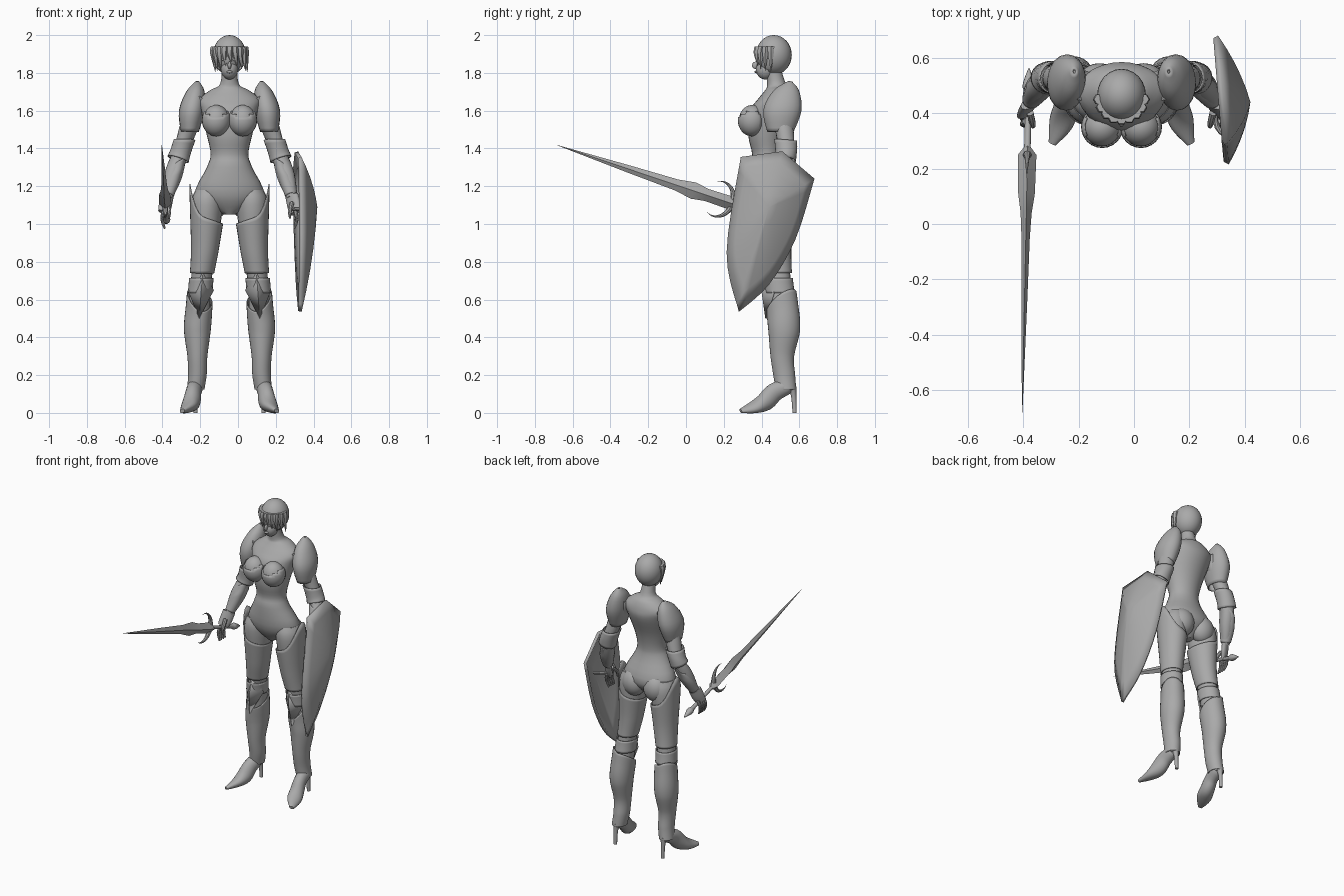
import bpy, bmesh, math
from mathutils import Vector, Matrix

cube = bpy.data.objects.get("Cube")
if cube:
    bpy.data.objects.remove(cube)

UP = Vector((0, 0, 1))
BODY_AXIS = -.045

grey = bpy.data.materials.new("plain_grey")
grey.use_nodes = True
colour = (.4, .4, .4, 1)
grey.diffuse_color = colour
grey.node_tree.nodes["Principled BSDF"].inputs["Base Color"].default_value = colour


def finish(name, bm, mirror=False, axis=BODY_AXIS, sharp=40, shell=0):
    """Turn a bmesh into a shaded object, optionally mirrored or thickened."""
    bmesh.ops.recalc_face_normals(bm, faces=bm.faces)
    mesh = bpy.data.meshes.new(name)
    bm.to_mesh(mesh)
    bm.free()
    mesh.materials.append(grey)
    mesh.shade_smooth()
    mesh.set_sharp_from_angle(angle=math.radians(sharp))
    part = bpy.data.objects.new(name, mesh)
    part.location.x = axis
    bpy.context.collection.objects.link(part)
    if shell:
        part.modifiers.new("thickness", 'SOLIDIFY').thickness = shell
    if mirror:
        part.modifiers.new("mirror", 'MIRROR').use_mirror_merge = False


def spline(rows, steps):
    """Smooth path through rows of numbers."""
    points = [Vector(row) for row in rows]
    path = []
    for i, (b, c) in enumerate(zip(points, points[1:])):
        a = points[max(i - 1, 0)]
        d = points[min(i + 2, len(points) - 1)]
        for k in range(steps):
            t = k / steps
            line = b.lerp(c, t)
            ease_in = (c - a) / 2 - (c - b)
            ease_out = (d - b) / 2 - (c - b)
            path.append(line + ease_in * (t * (1 - t) ** 2) - ease_out * (t * t * (1 - t)))
            # cubic part of the smooth step keeps the line centred
    return path + [points[-1]]


def loft(name, rows, sides=20, steps=4, depth=1, follow=False, caps=True, shape=None, **options):
    """Skin elliptical rings given as x, y, z, half width and half depth."""
    rows = spline(rows, steps)
    bm = bmesh.new()
    rings = []
    for i, row in enumerate(rows):
        centre = Vector(row[:3])
        ahead, behind = rows[min(i + 1, len(rows) - 1)], rows[max(i - 1, 0)]
        turn = UP.rotation_difference(Vector(ahead[:3]) - Vector(behind[:3]))
        width = max(row[3], .001)
        thick = row[4] if len(row) > 4 else width * depth
        ring = []
        for k in range(sides):
            angle = math.tau * k / sides
            across, along = math.cos(angle), math.sin(angle)
            offset = Vector((width * across, thick * along, 0))
            if follow:
                offset.rotate(turn)
            if shape:
                offset.z += shape(i / (len(rows) - 1), across, along)
            ring.append(bm.verts.new(centre + offset))
        rings.append(ring)
    for low, high in zip(rings, rings[1:]):
        for k in range(sides):
            bm.faces.new((low[k - 1], low[k], high[k], high[k - 1]))
    if caps:
        bm.faces.new(rings[0])
        bm.faces.new(rings[-1])
    finish(name, bm, **options)


def band(name, limb, top, bottom, grow, **options):
    """Armour sleeve that follows a limb between two heights."""
    rows = [r + Vector((0, 0, 0, grow)) for r in spline(limb, 12) if bottom <= r.z <= top]
    loft(name, rows, steps=1, sides=28, caps=False, mirror=True, shell=-.005, **options)


def ball(name, centre, radii, cut=None, **options):
    bm = bmesh.new()
    matrix = Matrix.Translation(centre) @ Matrix.Diagonal((*radii, 1))
    bmesh.ops.create_uvsphere(bm, u_segments=24, v_segments=16, radius=1, matrix=matrix)
    if cut:
        gone = [f for f in bm.faces if cut(f.calc_center_median())]
        bmesh.ops.delete(bm, geom=gone, context='FACES')
    finish(name, bm, **options)


# Torso and neck: y, z, half width, half depth
torso = [(.45, 1.05, .03, .04), (.46, 1.15, .18, .11), (.43, 1.3, .12, .09), (.43, 1.37, .1, .08),
         (.43, 1.47, .12, .1), (.46, 1.6, .15, .12), (.48, 1.66, .16, .1), (.49, 1.71, .1, .07),
         (.48, 1.74, .05, .05), (.46, 1.83, .04, .04)]
loft("torso", [(0, *row) for row in torso], sides=28)
ball("breast", (.07, .35, 1.55), (.07, .07, .08), mirror=True)
ball("breast_cup", (.07, .35, 1.55), (.073, .073, .083), mirror=True, shell=-.003,
     cut=lambda c: c.z > 1.56 + abs(c.x - .07) / 2 or c.y > .4)
ball("buttock", (.08, .51, 1.12), (.08, .07, .09), mirror=True)

# Head and face
ball("skull", (0, .45, 1.89), (.07, .08, .1))
ball("jaw", (0, .42, 1.82), (.045, .05, .055))
ball("nose", (0, .37, 1.84), (.01, .02, .02))
ball("lips", (0, .372, 1.805), (.017, .01, .007))
ball("eye", (.028, .38, 1.87), (.014, .007, .007), mirror=True)

# Short hair with a swept fringe
ball("hair", (0, .465, 1.895), (.088, .095, .105), cut=lambda c: c.y < .44 and c.z < 1.9 - c.x / 5)
for i in range(9):
    angle = math.pi * (i + .5) / 9
    side, front = math.cos(angle), -math.sin(angle)
    root = Vector((side * .08, .465 + front * .085, 1.94))
    middle = root + Vector((side, front, -6)) * .006
    end = middle + Vector((.01, 0, -.05 - .05 * abs(side)))
    loft("hair_lock", [(*root, .02), (*middle, .018), (*end, .001)], sides=6)

# Arms: x, y, z, half width
arm = [(.14, .5, 1.67, .05), (.19, .51, 1.58, .05), (.26, .53, 1.38, .04), (.3, .49, 1.25, .043),
       (.33, .44, 1.14, .025)]
loft("arm", arm, follow=True, mirror=True, depth=1.1)
band("elbow_cuff", arm, 1.46, 1.34, .013, follow=True,
     shape=lambda t, across, along: .02 * across * (1 - t))
band("gauntlet", arm, 1.33, 1.15, .005, follow=True,
     shape=lambda t, across, along: -.04 * (1 - t) * along)
loft("shoulder_plate", [(.17, .55, 1.75, .003), (.18, .53, 1.7, .04), (.2, .51, 1.6, .06), (.21, .5, 1.49, .04)],
     depth=1.55, mirror=True, caps=False, shell=-.008)

# Hands
loft("palm", [(.33, .44, 1.15, .02), (.34, .42, 1.1, .02), (.35, .4, 1.06, .017)],
     depth=2, follow=True, mirror=True)
for i in range(4):
    knuckle = Vector((.347, .37 + i * .02, 1.07))
    joint = knuckle + Vector((.01, -.01, -.045))
    end = joint + Vector((-.015, -.007, -.05))
    loft("finger", [(*knuckle, .011), (*joint, .01), (*end, .005)], sides=8, follow=True, mirror=True)
loft("thumb", [(.33, .4, 1.11, .013), (.32, .36, 1.07, .011), (.32, .35, 1.03, .005)],
     sides=8, follow=True, mirror=True)

# Legs: x, y, z, half width
leg = [(.11, .46, 1.18, .07), (.12, .46, 1.1, .085), (.13, .47, .87, .065), (.15, .49, .7, .054),
       (.16, .51, .55, .058), (.17, .52, .44, .06), (.17, .51, .3, .042), (.17, .52, .2, .038),
       (.18, .53, .12, .035)]
loft("leg", leg, depth=1.2, mirror=True)
band("thigh_armour", leg, 1.05, .73, .004, depth=1.2,
     shape=lambda t, across, along: (1 - t) ** 4 * (.15 * max(0, across) ** 3 + .03 * across))
band("knee_band", leg, .72, .63, .006, depth=1.2)
band("boot", leg, .59, .12, .006, depth=1.2,
     shape=lambda t, across, along: max(0, 1 - t * 3) * (.05 * max(0, across) + .05 * along))

# Knee plate: a four-sided point with a raised ridge
bm = bmesh.new()
top, inner, low, outer, ridge = [bm.verts.new(p) for p in (
    (.14, .43, .77), (.09, .47, .65), (.16, .43, .5), (.21, .47, .64), (.15, .41, .64))]
for a, b in ((top, inner), (inner, low), (low, outer), (outer, top)):
    bm.faces.new((a, b, ridge))
finish("knee_plate", bm, mirror=True, sharp=20, shell=.01)

# High-heeled feet
loft("foot", [(.18, .57, .14, .02, .02), (.18, .54, .14, .04, .04), (.19, .47, .11, .04, .05),
              (.2, .42, .06, .045, .05), (.22, .36, .03, .045, .03), (.25, .29, .01, .015, .01)],
     follow=True, mirror=True)
loft("boot_heel", [(.18, .56, .14, .024), (.18, .57, .09, .014), (.18, .575, 0, .011)], sides=12, mirror=True)


# Sword pointing forward from the right hand
def on_sword(y, *size):
    return (-.39 + y / 50, y, 1.19 - y / 3, *size)


blade = [(-.68, .001, .001), (-.3, .01, .02), (-.05, .015, .03), (.04, .02, .045), (.11, .03, .033),
         (.25, .033, .036), (.28, .01, .01)]
loft("sword_blade", [on_sword(*row) for row in blade], sides=4, steps=1, follow=True, axis=0, sharp=15)
hilt = [(.24, .012), (.45, .012), (.5, .022), (.56, .003)]
loft("sword_hilt", [on_sword(*row) for row in hilt], sides=10, follow=True, axis=0)
for side in (1, -1):
    horn = []
    for k in range(7):
        t = k / 6
        out = side * .09 * math.sin(t * 2)
        x, y, z, size = on_sword(.17 + .075 * math.cos(t * 2), .018 * (1 - t))
        horn.append((x, y + out / 3, z + out, size))
    loft("sword_guard_horn", horn, sides=8, follow=True, axis=0)

# Shield: straight top, curved sides, faces rising to a peak
right_edge = spline([(.68, 1.24), (.58, .92), (.44, .68), (.28, .535)], 4)
left_edge = spline([(.28, .535), (.215, .85), (.29, 1.355)], 5)
outline = right_edge[:-1] + left_edge + [Vector((.51, 1.385))]
peak = Vector((.42, .44, 1.09))
bm = bmesh.new()
rings = []
for t in (.2, .4, .6, .8, 1):
    ring = []
    for y, z in outline:
        point = peak.lerp(Vector((.36 - y / 12, y, z)), t)
        point.x += t * (1 - t) / 20
        ring.append(bm.verts.new(point))
    rings.append(ring)
tip = bm.verts.new(peak)
for k in range(len(outline)):
    bm.faces.new((tip, rings[0][k - 1], rings[0][k]))
    for a, b in zip(rings, rings[1:]):
        bm.faces.new((a[k - 1], b[k - 1], b[k], a[k]))
finish("shield", bm, axis=0, shell=.02)
loft("shield_grip", [(.36, .3, 1.08, .01), (.3, .35, 1.08, .01), (.3, .43, 1.08, .01), (.37, .48, 1.08, .01)],
     sides=8, follow=True, axis=0)
